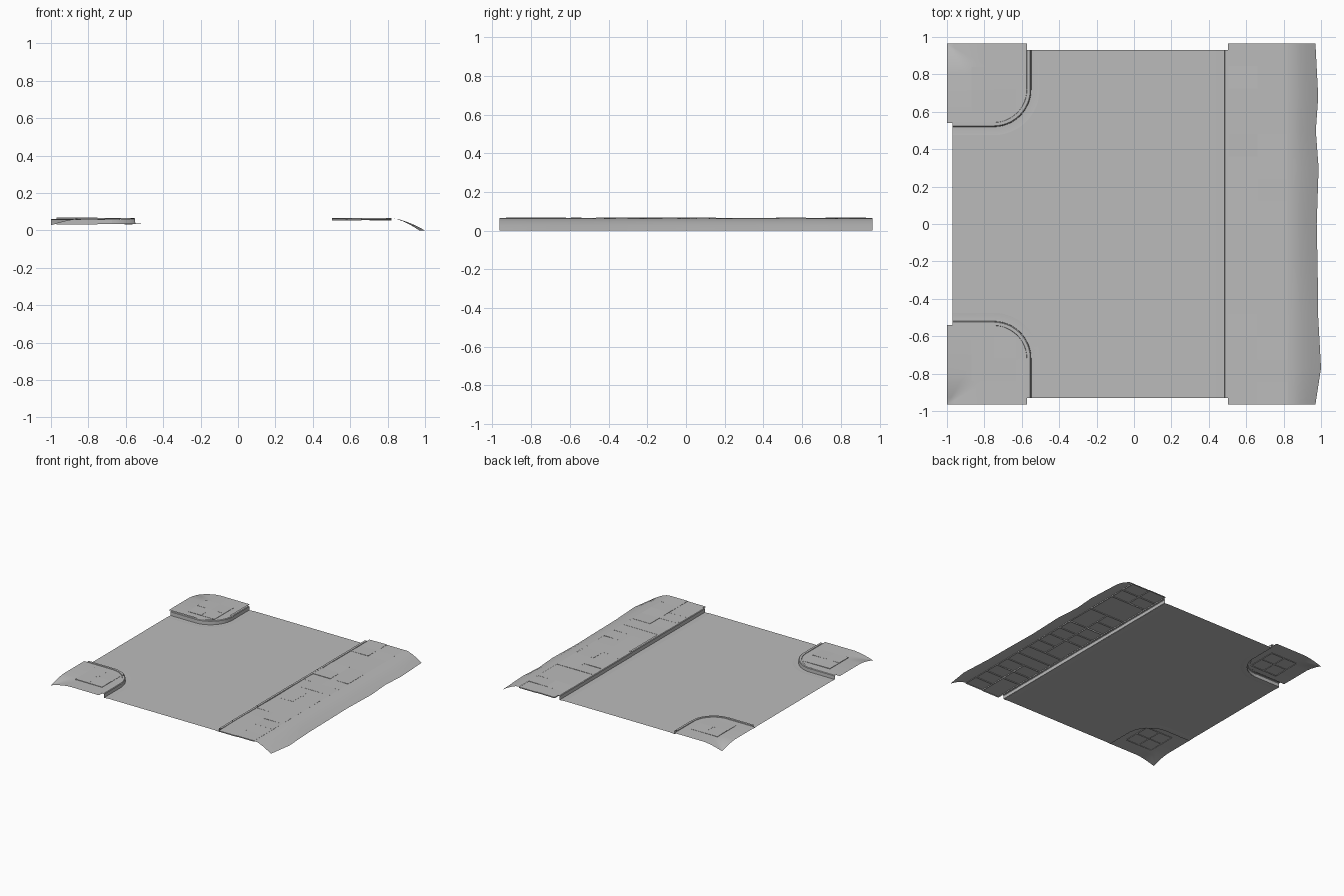
import bpy, bmesh, math, random
from mathutils import Vector

random.seed(4)
cube = bpy.data.objects.get("Cube")
if cube:
    bpy.data.objects.remove(cube)

grey = bpy.data.materials.new("concrete_grey")
grey.use_nodes = True
grey.diffuse_color = (0.5, 0.5, 0.5, 1)
bsdf = next(n for n in grey.node_tree.nodes if n.type == 'BSDF_PRINCIPLED')
bsdf.inputs["Base Color"].default_value = (0.5, 0.5, 0.5, 1)
bsdf.inputs["Roughness"].default_value = 0.9

END = 0.93        # end of road and kerbs
WALK_END = 0.965  # end of pavements
ROAD_Z = 0.037
WALK_Z = 0.062
CENTRE = Vector((-0.75, 0.72))   # centre of the rounded corner


def finish(bm, name, flip_y=False, smooth=False):
    """Turn a bmesh into an object, optionally mirrored front to back."""
    bmesh.ops.remove_doubles(bm, verts=bm.verts, dist=0.00005)
    if flip_y:
        for v in bm.verts:
            v.co.y = -v.co.y
        bmesh.ops.reverse_faces(bm, faces=bm.faces)
    mesh = bpy.data.meshes.new(name)
    bm.to_mesh(mesh)
    bm.free()
    mesh.materials.append(grey)
    obj = bpy.data.objects.new(name, mesh)
    bpy.context.collection.objects.link(obj)
    if smooth:
        bpy.ops.object.select_all(action='DESELECT')
        obj.select_set(True)
        bpy.context.view_layer.objects.active = obj
        bpy.ops.object.shade_smooth_by_angle(angle=math.radians(30))
    return obj


def add_grid(bm, rows):
    """Skin equal-length rows of points with quads."""
    made = [[bm.verts.new(p) for p in row] for row in rows]
    for a, b in zip(made, made[1:]):
        for i in range(len(a) - 1):
            bm.faces.new((a[i], b[i], b[i + 1], a[i + 1]))


def sweep(bm, path, profile, lift=0):
    """path holds (point, outward direction); profile holds (offset, z)."""
    add_grid(bm, [[(*(p + n * d), z + lift) for d, z in profile] for p, n in path])


def corner_path(radius, x_end, y_end, steps=12):
    """Straight, quarter turn, straight, as (point, outward direction)."""
    east, south = Vector((1, 0)), Vector((0, -1))
    path = [(Vector((CENTRE.x + radius, y_end)), east)]
    for i in range(steps + 1):
        a = -math.pi / 2 * i / steps
        n = Vector((math.cos(a), math.sin(a)))
        path.append((CENTRE + n * radius, n))
    path.append((Vector((x_end, CENTRE.y - radius)), south))
    return path


def add_slab(bm, x0, x1, y0, y1, z, drop=0.008):
    """Slightly tilted paving slab with a thin skirt."""
    tops = [Vector((x, y, z + random.uniform(0, 0.004)))
            for x, y in ((x0, y0), (x1, y0), (x1, y1), (x0, y1))]
    top = [bm.verts.new(p) for p in tops]
    low = [bm.verts.new(p - Vector((0, 0, drop))) for p in tops]
    bm.faces.new(top)
    for i in range(4):
        j = (i + 1) % 4
        bm.faces.new((top[j], top[i], low[i], low[j]))


# Offsets are measured from the kerb's road-side foot, road side positive
GUTTER = [(-0.002, ROAD_Z - 0.002), (0.006, ROAD_Z - 0.003), (0.047, ROAD_Z)]
KERB = [(-0.024, WALK_Z - 0.002), (-0.022, 0.067), (-0.005, 0.067),
        (0.0, 0.063), (0.001, ROAD_Z - 0.003)]

# Road surface with two rounded cut-outs
bm = bmesh.new()
bite = [p for p, n in corner_path(0.245, -0.97, END)]
outline = [(0.435, -END), (0.435, END)] + [tuple(p) for p in bite]
outline += [(p.x, -p.y) for p in reversed(bite)]
bm.faces.new([bm.verts.new((x, y, ROAD_Z)) for x, y in outline])
finish(bm, "road_surface")

# Straight gutter and kerb stones
west = Vector((-1, 0))
bm = bmesh.new()
sweep(bm, [(Vector((0.482, y)), west) for y in (END, -END)], GUTTER)
finish(bm, "straight_gutter")
stones = 12
size = 2 * END / stones
bm = bmesh.new()
for i in range(stones):
    y = END - i * size
    sweep(bm, [(Vector((0.482, y)), west), (Vector((0.482, y - size)), west)],
          KERB, random.uniform(-0.001, 0.002))
finish(bm, "straight_kerb")

# Paving slabs beside the straight kerb: whole, halved or quartered
bm = bmesh.new()
bays = 8
depth = 2 * WALK_END / bays
X0, XM, X1 = 0.503, 0.66, 0.82
for i in range(bays):
    y0 = -WALK_END + i * depth
    y1, ym = y0 + depth, y0 + depth / 2
    columns = [(X0, X1)] if i % 4 == 2 else [(X0, XM), (XM, X1)]
    for k, (a, b) in enumerate(columns):
        if (i + k) % 3:
            add_slab(bm, a, b, y0, ym, WALK_Z)
            add_slab(bm, a, b, ym, y1, WALK_Z)
        else:
            add_slab(bm, a, b, y0, y1, WALK_Z)
finish(bm, "straight_pavement_slabs")

# Verge falling away to a wavy edge
bm = bmesh.new()
edge = [(-WALK_END, 0.97), (-0.77, 1.0), (-0.5, 0.985), (-0.25, 0.982), (0, 0.977),
        (0.3, 0.987), (0.5, 0.972), (0.68, 0.985), (WALK_END, 0.97)]
fall = [(0, 0.064), (0.2, 0.061), (0.45, 0.047), (0.7, 0.028), (1, 0)]
add_grid(bm, [[(X1 + (x - X1) * t, y, z) for t, z in fall] for y, x in reversed(edge)])
finish(bm, "sloping_verge", smooth=True)

# Two rounded street corners
for side, flip in (("back", False), ("front", True)):
    path = corner_path(0.2, -0.97, END)
    bm = bmesh.new()
    sweep(bm, path, GUTTER)
    finish(bm, side + "_corner_gutter", flip, True)

    # split the kerb into stones along the straights and the bend
    bm = bmesh.new()
    for cut in (path[:2], path[1:5], path[4:8], path[7:11], path[10:14], path[13:]):
        sweep(bm, cut, KERB, random.uniform(-0.001, 0.001))
    finish(bm, side + "_corner_kerb", flip, True)

    # pavement rings shrink toward the outer corner, which dips
    bm = bmesh.new()
    tip = Vector((-1, WALK_END))
    rim = [p for p, n in corner_path(0.179, -1, WALK_END)]
    rows = []
    for s in (1, 0.38, 0.28, 0.18, 0.09, 0):
        z = WALK_Z - 0.034 * max(0, 1 - s / 0.38) ** 1.5
        rows.append([(*(tip + (p - tip) * s), z) for p in rim])
    add_grid(bm, rows)
    bmesh.ops.dissolve_degenerate(bm, dist=0.0001, edges=bm.edges)
    bmesh.ops.recalc_face_normals(bm, faces=bm.faces)
    if sum(f.normal.z for f in bm.faces) < 0:
        bmesh.ops.reverse_faces(bm, faces=bm.faces)
    finish(bm, side + "_corner_pavement", flip, True)

    # raised paving slabs
    bm = bmesh.new()
    xs, ys = (-0.87, -0.75, -0.63), (0.60, 0.72, 0.84)
    for x0, x1 in zip(xs, xs[1:]):
        for y0, y1 in zip(ys, ys[1:]):
            add_slab(bm, x0, x1, y0, y1, WALK_Z + 0.001)
    finish(bm, side + "_corner_slabs", flip)
